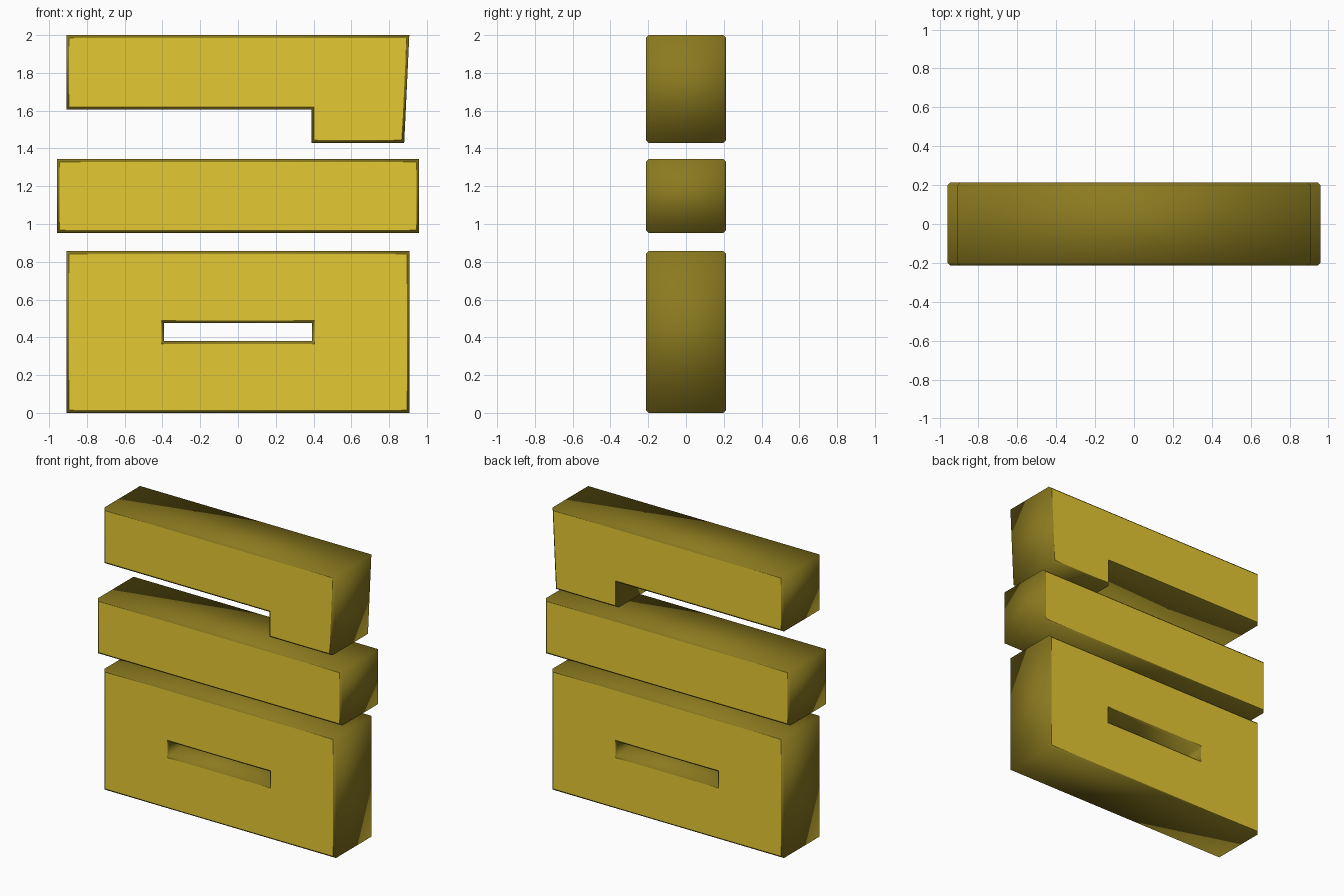
import bpy
import bmesh
from mathutils import Vector

if "Cube" in bpy.data.objects:
    bpy.data.objects.remove(bpy.data.objects["Cube"])

DEPTH = 0.213   # half thickness
CHAMFER = 0.014


def material(name, colour):
    mat = bpy.data.materials.new(name)
    mat.diffuse_color = (*colour, 1)
    mat.use_nodes = True
    mat.node_tree.nodes["Principled BSDF"].inputs["Base Color"].default_value = mat.diffuse_color
    return mat


face_gold = material("bright gold", (0.78, 0.58, 0.032))
side_gold = material("dark gold", (0.26, 0.195, 0.014))


def inset(points, d):
    """Move every corner to the left of its path by d, with mitred corners."""
    result = []
    n = len(points)
    for i in range(n):
        p, a, b = (Vector(points[k % n]) for k in (i, i - 1, i + 1))
        u, v = (p - a).normalized(), (b - p).normalized()
        nu, nv = Vector((-u.y, u.x)), Vector((-v.y, v.x))
        result.append(p + (nu + nv) * d / (1 + nu.dot(nv)))
    return result


def rect(x, z0, z1):
    return [(-x, z0), (x, z0), (x, z1), (-x, z1)]


def slab(name, *loops):
    """Extrude front outlines (outer anticlockwise, holes clockwise) with chamfered rims."""
    bm = bmesh.new()
    caps = ([], [])
    for loop in loops:
        small = inset(loop, CHAMFER)
        levels = ((small, -DEPTH), (loop, -DEPTH + CHAMFER),
                  (loop, DEPTH - CHAMFER), (small, DEPTH))
        rings = [[bm.verts.new((p[0], y, p[1])) for p in pts] for pts, y in levels]
        n = len(loop)
        # dark chamfers and sides share smooth shading
        for r0, r1 in zip(rings, rings[1:]):
            for i in range(n):
                j = (i + 1) % n
                side = bm.faces.new((r0[i], r0[j], r1[j], r1[i]))
                side.smooth = True
                side.material_index = 1
        for cap, ring in zip(caps, (rings[0], rings[-1])):
            cap += [bm.edges.get((ring[i], ring[(i + 1) % n])) for i in range(n)]
    # flat bright front and back
    for cap, y in zip(caps, (-1, 1)):
        made = bmesh.ops.triangle_fill(bm, edges=cap, normal=(0, y, 0))
        for g in made["geom"]:
            if isinstance(g, bmesh.types.BMFace):
                g.smooth = False
                g.material_index = 0
    bmesh.ops.recalc_face_normals(bm, faces=bm.faces)
    mesh = bpy.data.meshes.new(name)
    bm.to_mesh(mesh)
    bm.free()
    mesh.materials.append(face_gold)
    mesh.materials.append(side_gold)
    bpy.context.collection.objects.link(bpy.data.objects.new(name, mesh))


# top bar with a downward hook and a slanted right end
slab("upper_hook", [(-0.908, 1.606), (0.388, 1.606), (0.388, 1.43),
                    (0.88, 1.43), (0.907, 2.0), (-0.908, 2.0)])
# long middle bar
slab("middle_bar", rect(0.959, 0.953, 1.343))
# lower block with a through slot
slab("lower_block", rect(0.908, 0.0, 0.856), rect(0.391, 0.38, 0.476)[::-1])
